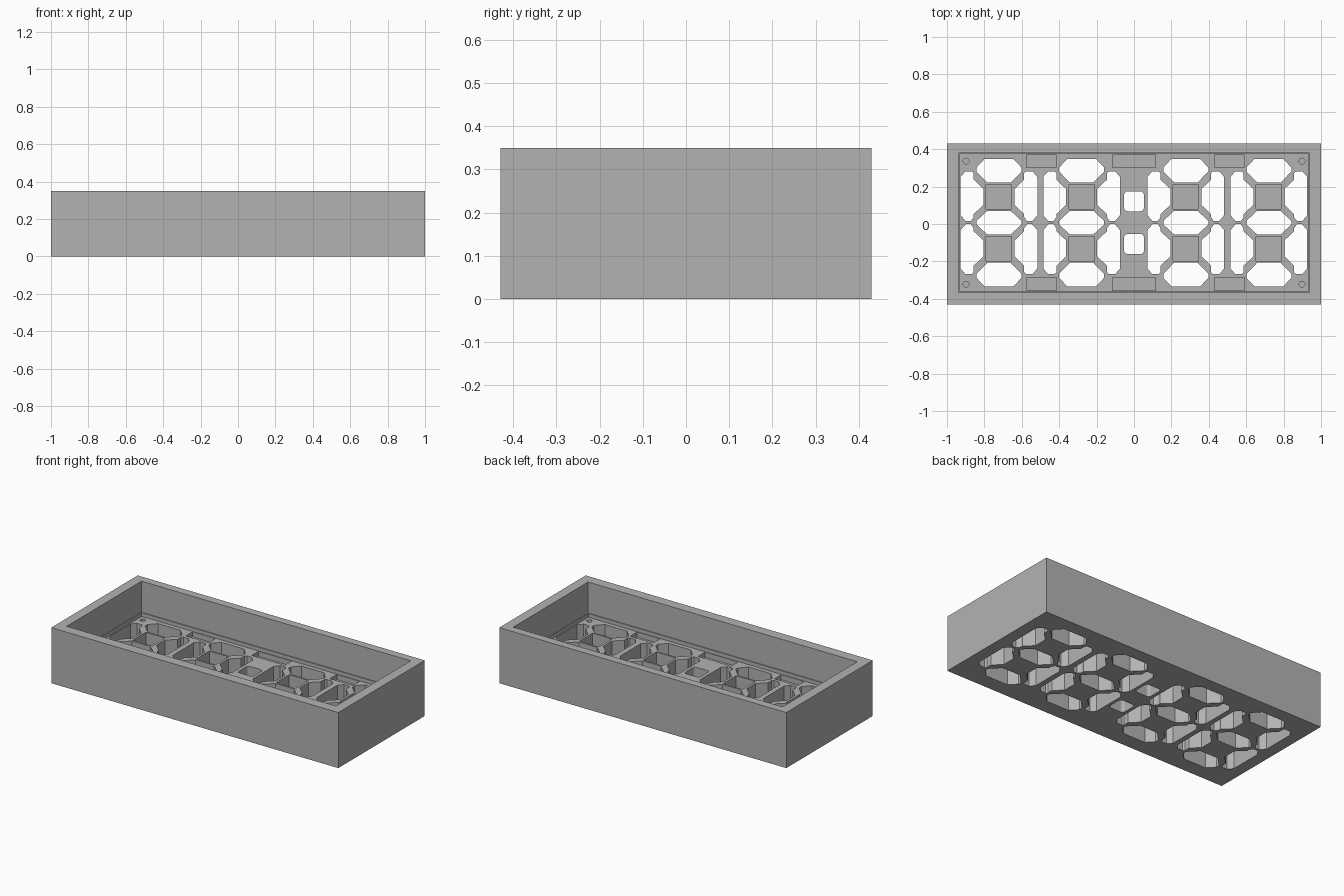
import bpy, bmesh, math

cube = bpy.data.objects.get("Cube")
if cube:
    bpy.data.objects.remove(cube, do_unlink=True)

OFF_Y = 0.007           # inner layout sits slightly towards the back
PLATE_TOP = 0.132       # upper face of the pierced floor

grey = bpy.data.materials.new("light_grey_plastic")
grey.use_nodes = True
grey.diffuse_color = (0.45, 0.45, 0.45, 1)
grey.node_tree.nodes["Principled BSDF"].inputs["Base Color"].default_value = (0.45, 0.45, 0.45, 1)


def rect(x0, x1, y0, y1):
    return [(x0, y0), (x1, y0), (x1, y1), (x0, y1)]


def centred(cx, cy, hx, hy):
    return rect(cx - hx, cx + hx, cy - hy, cy + hy)


def round_rect(cx, cy, h, r, steps=4):
    pts = []
    for i, (sx, sy) in enumerate([(1, 1), (-1, 1), (-1, -1), (1, -1)]):
        for k in range(steps + 1):
            a = math.pi / 2 * (i + k / steps)
            pts.append((cx + sx * (h - r) + r * math.cos(a), cy + sy * (h - r) + r * math.sin(a)))
    return pts


def circle(cx, cy, r, n=24):
    return [(cx + r * math.cos(2 * math.pi * i / n), cy + r * math.sin(2 * math.pi * i / n)) for i in range(n)]


def prisms(name, shapes):
    """One object made of upright prisms: (outline, bottom, top)."""
    bm = bmesh.new()
    for outline, z0, z1 in shapes:
        low = [bm.verts.new((x, y, z0)) for x, y in outline]
        high = [bm.verts.new((x, y, z1)) for x, y in outline]
        bm.faces.new(low)
        bm.faces.new(high)
        for i in range(len(low)):
            j = (i + 1) % len(low)
            bm.faces.new((low[i], low[j], high[j], high[i]))
    bmesh.ops.recalc_face_normals(bm, faces=bm.faces)
    mesh = bpy.data.meshes.new(name)
    bm.to_mesh(mesh)
    bm.free()
    mesh.materials.append(grey)
    obj = bpy.data.objects.new(name, mesh)
    bpy.context.collection.objects.link(obj)
    return obj


def carve(target, name, shapes):
    cutter = prisms(name, shapes)
    cutter.hide_render = True
    mod = target.modifiers.new(name, 'BOOLEAN')
    mod.operation = 'DIFFERENCE'
    mod.solver = 'EXACT'
    mod.object = cutter
    bpy.context.view_layer.objects.active = target
    bpy.ops.object.modifier_apply(modifier=name)
    bpy.data.objects.remove(cutter, do_unlink=True)


# Outer block, then the cavity with a narrow ledge around the floor
housing = prisms("display_housing", [(centred(0, 0, 1, 0.43), 0, 0.35)])
carve(housing, "upper_cavity", [(centred(0, OFF_Y, 0.938, 0.372), 0.155, 0.5)])
carve(housing, "lower_cavity", [(centred(0, OFF_Y, 0.932, 0.366), PLATE_TOP, 0.3)])

# Segment outlines relative to a digit's centre
top_segment = [(-0.12, 0.295), (-0.078, 0.34), (0.078, 0.34), (0.12, 0.295),
               (0.12, 0.273), (0.062, 0.214), (-0.062, 0.214), (-0.12, 0.273)]
middle_segment = [(-0.12, 0.01), (-0.064, 0.062), (0.064, 0.062), (0.12, 0.01),
                  (0.12, -0.01), (0.064, -0.062), (-0.064, -0.062), (-0.12, -0.01)]
side_segment = [(-0.205, 0.245), (-0.18, 0.274), (-0.145, 0.274), (-0.135, 0.265), (-0.135, 0.23),
                (-0.083, 0.18), (-0.083, 0.095), (-0.135, 0.046), (-0.135, 0.03),
                (-0.15, 0.008), (-0.178, 0.008), (-0.205, 0.04)]

holes, pockets = [], []


def cut(shapes, outline, cx, floor, sx=1, sy=1):
    shapes.append(([(cx + sx * x, OFF_Y + sy * y) for x, y in outline], floor, 0.25))


for cx in (-0.722, -0.28, 0.277, 0.721):
    cut(holes, middle_segment, cx, -0.1)
    for sy in (1, -1):
        cut(holes, top_segment, cx, -0.1, 1, sy)
        cut(pockets, rect(-0.068, 0.068, 0.074, 0.204), cx, 0.02, 1, sy)
        for sx in (1, -1):
            cut(holes, side_segment, cx, -0.1, sx, sy)

for sy in (1, -1):
    # Colon dots
    cut(holes, round_rect(0, 0.114, 0.053, 0.018), 0, -0.1, 1, sy)
    # Shallow clearance recesses along the long walls
    for cx, half in ((-0.495, 0.08), (0, 0.115), (0.51, 0.08)):
        cut(pockets, centred(0, 0.328, half, 0.034), cx, 0.1, 1, sy)
    # Corner screw holes
    for cx in (-0.898, 0.898):
        cut(pockets, circle(0, 0.329, 0.016), cx, 0.07, 1, sy)

carve(housing, "segment_holes", holes)
carve(housing, "floor_pockets", pockets)
